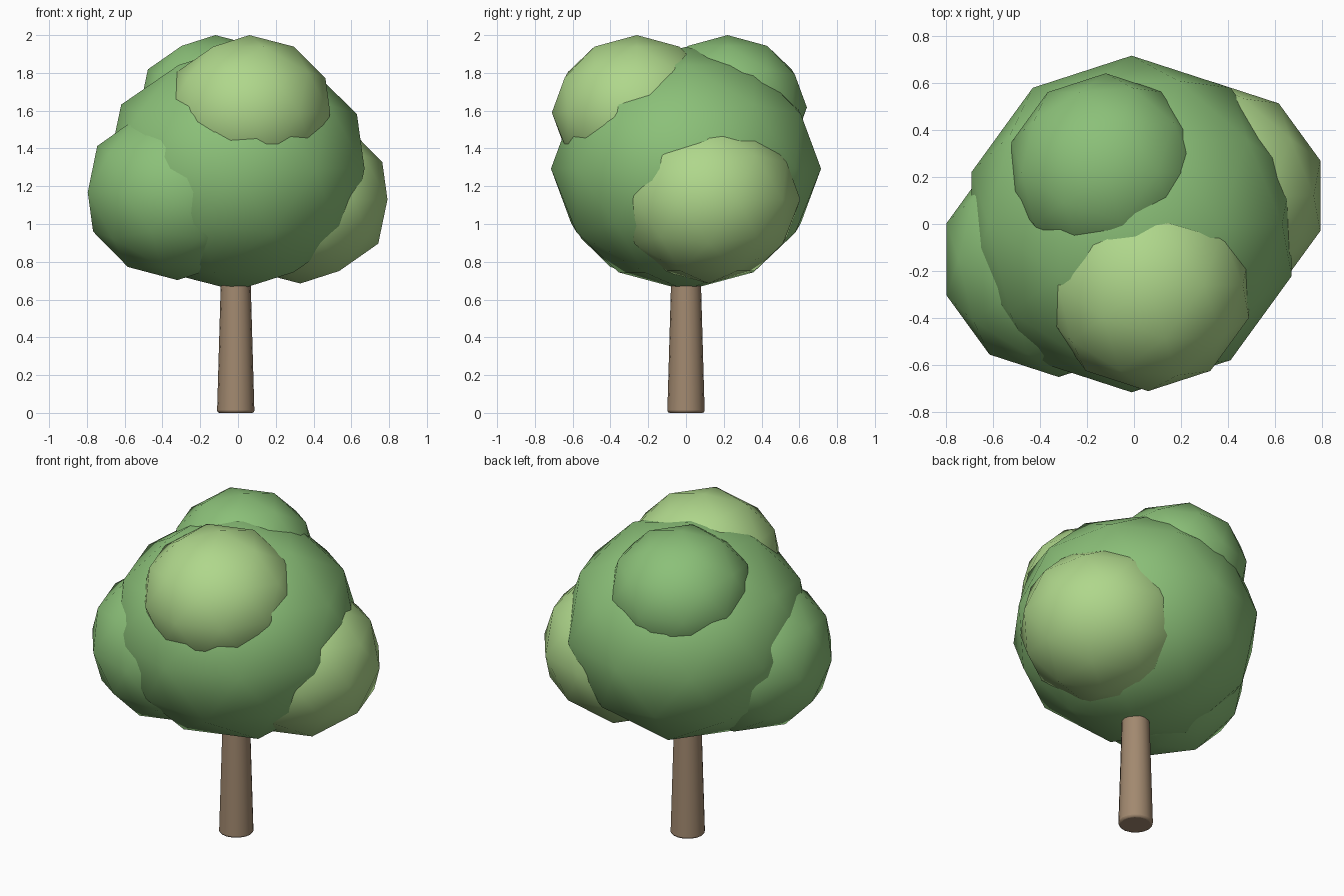
import bpy

if "Cube" in bpy.data.objects:
    bpy.data.objects.remove(bpy.data.objects["Cube"])


def material(name, rgb):
    m = bpy.data.materials.new(name)
    m.diffuse_color = (*rgb, 1)
    m.use_nodes = True
    m.node_tree.nodes["Principled BSDF"].inputs["Base Color"].default_value = m.diffuse_color
    return m


leaf = material("leaf_green", (0.26, 0.53, 0.19))
light = material("leaf_light", (0.43, 0.68, 0.26))
bark = material("bark", (0.36, 0.25, 0.16))

# Foliage: squashed low-poly icospheres, smooth shaded
# name, centre, horizontal radius, vertical radius, material
clumps = [
    ("foliage_core", (-0.01, 0.0, 1.293), 0.715, 0.645, leaf),
    ("foliage_left", (-0.32, -0.15, 1.168), 0.50, 0.465, leaf),
    ("foliage_right", (0.33, 0.12, 1.13), 0.485, 0.445, light),
    ("foliage_top_front", (0.06, -0.26, 1.59), 0.45, 0.41, light),
    ("foliage_top_back", (-0.12, 0.22, 1.617), 0.42, 0.383, leaf),
]
for name, centre, r, rz, mat in clumps:
    bpy.ops.mesh.primitive_ico_sphere_add(subdivisions=2, radius=1, location=centre)
    ob = bpy.context.object
    ob.name = name
    ob.scale = (r, r, rz)
    bpy.ops.object.transform_apply(location=False, rotation=False, scale=True)
    bpy.ops.object.shade_smooth()
    ob.data.materials.append(mat)

# Trunk: tapered column with softened rims, running up into the foliage
bpy.ops.mesh.primitive_cone_add(vertices=16, radius1=0.099, radius2=0.076,
                                depth=0.8, location=(-0.012, 0, 0.4))
trunk = bpy.context.object
trunk.name = "trunk"
trunk.data.materials.append(bark)
bevel = trunk.modifiers.new("rim", "BEVEL")
bevel.width = 0.012
bevel.segments = 2
bevel.limit_method = "ANGLE"
bevel.angle_limit = 0.9
bpy.ops.object.shade_smooth_by_angle(angle=0.7)
